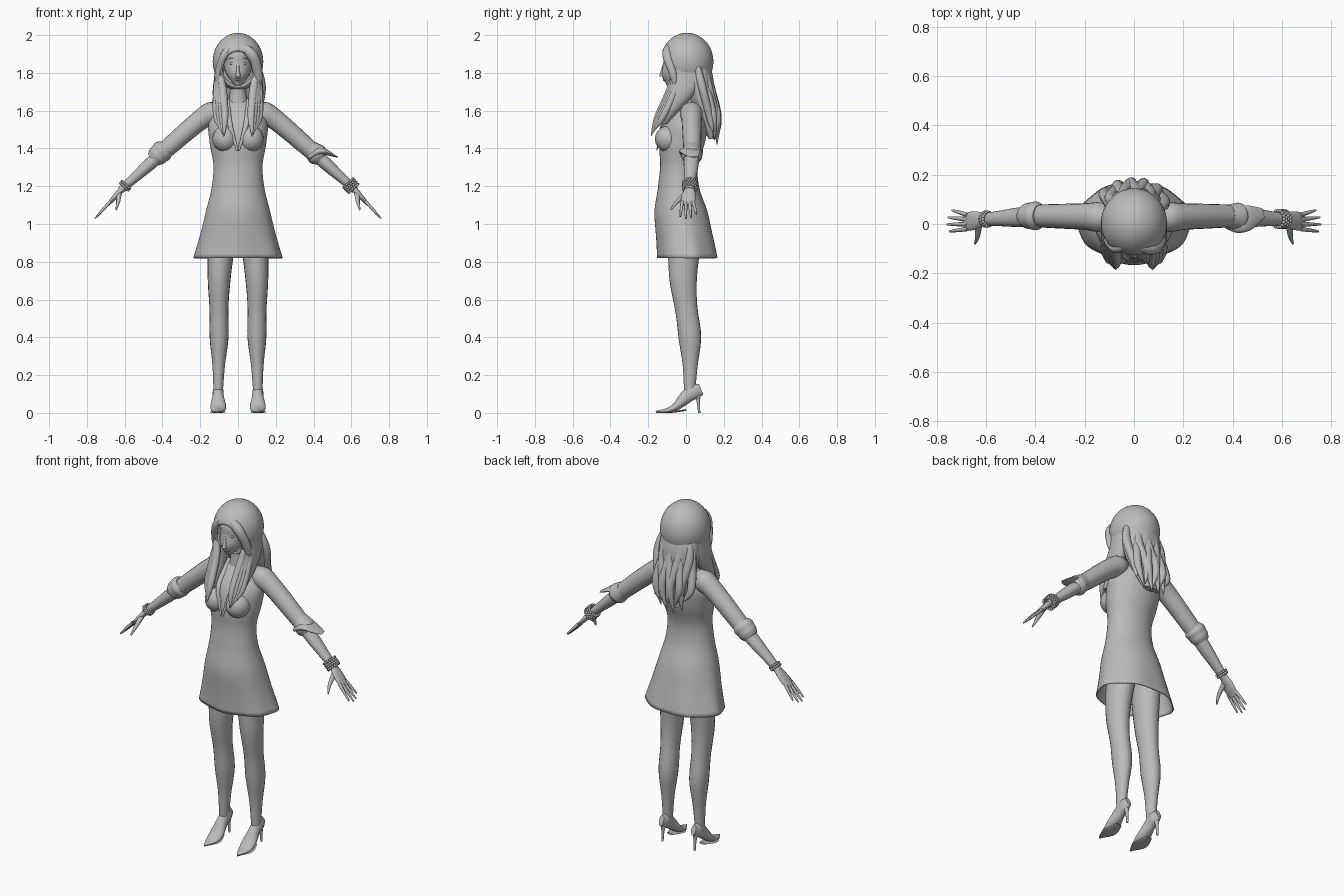
import bpy, bmesh, math
from mathutils import Vector, Matrix

cube = bpy.data.objects.get("Cube")
if cube:
    bpy.data.objects.remove(cube, do_unlink=True)

grey = bpy.data.materials.new("plain_grey")
grey.use_nodes = True
COLOUR = (.5, .5, .5, 1)
grey.diffuse_color = COLOUR
grey.node_tree.nodes["Principled BSDF"].inputs["Base Color"].default_value = COLOUR
ACROSS, DEEP, UP = Matrix.Identity(3)
SIDES = (("left", 1), ("right", -1))


def finish(name, bm):
    """Turn a bmesh into a smooth shaded object."""
    bmesh.ops.recalc_face_normals(bm, faces=bm.faces)
    mesh = bpy.data.meshes.new(name)
    bm.to_mesh(mesh)
    bm.free()
    mesh.materials.append(grey)
    mesh.shade_smooth()
    mesh.set_sharp_from_angle(angle=math.radians(50))
    obj = bpy.data.objects.new(name, mesh)
    bpy.context.collection.objects.link(obj)
    return obj


def sample(points, t):
    """Value at fraction t of a smooth curve through numbers or vectors."""
    padded = [2 * points[0] - points[1], *points, 2 * points[-1] - points[-2]]
    position = t * (len(points) - 1)
    i = min(int(position), len(points) - 2)
    f = position - i
    a, b, c, d = padded[i:i + 4]
    return b + f / 2 * (c - a + f * (2 * a - 5 * b + 4 * c - d + f * (3 * (b - c) + d - a)))


def loft(name, path, widths, flat=1, depths=None, ref=ACROSS, level=False,
         side=1, sides=20, steps=24, caps=True, ripple=None):
    """Skin oval rings along a smooth path, with evenly spread widths and depths."""
    path = [Vector(p) for p in path]
    depths = depths or [w * flat for w in widths]
    bm = bmesh.new()
    rings = []
    for i in range(steps + 1):
        t = i / steps
        centre = sample(path, t)
        ahead = sample(path, min(t + .01, 1)) - sample(path, max(t - .01, 0))
        normal = UP if level else ahead.normalized()
        u = (ref - normal * ref.dot(normal)).normalized() * sample(widths, t)
        v = normal.cross(u).normalized() * sample(depths, t)
        ring = []
        for k in range(sides):
            a = math.tau * k / sides
            swell = 1 + (ripple(a, t) if ripple else 0)
            p = centre + swell * (u * math.cos(a) + v * math.sin(a))
            p.x *= side
            ring.append(bm.verts.new(p))
        rings.append(ring)
    for low, high in zip(rings, rings[1:]):
        for k in range(sides):
            bm.faces.new((low[k - 1], low[k], high[k], high[k - 1]))
    if caps:
        bm.faces.new(rings[0])
        bm.faces.new(rings[-1])
    return finish(name, bm)


def ball(name, centre, radii):
    bm = bmesh.new()
    bmesh.ops.create_uvsphere(bm, u_segments=16, v_segments=10, radius=1,
                              matrix=Matrix.LocRotScale(Vector(centre), None, Vector(radii)))
    return finish(name, bm)


def lock(name, path, width, side=1):
    """Tapered strand of hair."""
    loft(name, path, [width * f for f in (.5, 1, 1, .8, .1)], flat=.9, side=side, sides=10)


def thicken(obj, thickness):
    shell = obj.modifiers.new("thickness", "SOLIDIFY")
    shell.thickness = thickness


# Dress: hollow body with a gently rippled hem
dress = loft("dress", [(0, .01, .82), (0, -.04, 1.25), (0, .025, 1.67)],
             [.235, .2, .17, .14, .13, .15, .15, .05], depths=[.16, .15, .14, .11, .1, .12, .11, .04],
             level=True, sides=56, steps=40, caps=False,
             ripple=lambda a, t: .02 * math.sin(7 * a) * max(0, 1 - 3 * t))
thicken(dress, .006)
loft("neck", [(0, .015, 1.6), (0, 0, 1.8)], [.06, .043, .042], level=True)

# Head and face
loft("head", [(0, -.08, 1.73), (0, -.02, 1.85), (0, 0, 1.97)],
     [.015, .06, .076, .075, .04], depths=[.02, .08, .1, .106, .06], level=True, sides=28)
loft("nose", [(0, -.11, 1.87), (0, -.128, 1.79), (0, -.115, 1.78)],
     [.006, .009, .014, .008], level=True, sides=12)
ball("upper_lip", (0, -.115, 1.773), (.02, .01, .005))
ball("lower_lip", (0, -.112, 1.763), (.017, .011, .006))
for label, s in SIDES:
    ball(label + "_eye", (.03 * s, -.106, 1.85), (.015, .007, .007))
    loft(label + "_brow", [(.012, -.115, 1.87), (.035, -.106, 1.88), (.055, -.09, 1.87)],
         [.003, .003, .001], ref=DEEP, side=s, sides=8)
    ball(label + "_ear", (.08 * s, -.01, 1.83), (.01, .02, .03))
    ball(label + "_earring", (.085 * s, -.02, 1.79), (.008, .008, .01))

# Hair cap with an oval opening around the face
bm = bmesh.new()
bmesh.ops.create_uvsphere(bm, u_segments=40, v_segments=30, radius=1)
bmesh.ops.delete(bm, geom=[v for v in bm.verts if v.co.z > .77], context="VERTS")
bm.transform(Matrix.LocRotScale(Vector((0, .005, 1.86)), None, Vector((.122, .128, .14)))
             @ Matrix.Rotation(math.radians(110), 4, "X"))
thicken(finish("hair_cap", bm), .012)

# Back hair: one mass covered with wavy strands
loft("back_hair", [(0, .03, 1.9), (0, .07, 1.7), (0, .14, 1.45)], [.1, .12, .11, .05],
     depths=[.08, .09, .06, .02], level=True, sides=40,
     ripple=lambda a, t: .04 * t * math.sin(9 * a + 6 * t))
for i in range(9):
    f = i / 4 - 1
    curl = .012 * (-1) ** i
    bow = .045 * f * f
    lock("back_strand_%d" % (i + 1), [
        (.08 * f, .09 - bow, 1.9), (.11 * f + curl, .13 - bow, 1.73),
        (.11 * f - curl, .17 - bow, 1.57), (.09 * f + curl, .165 - bow / 2, 1.43 + bow + curl)], .024)

# Front hair: side parting and long locks over the chest
for label, s, parting in (("left", 1, -.03), ("right", -1, .015)):
    lock(label + "_fringe", [(parting, -.07, 1.965), (.07, -.1, 1.9), (.105, -.07, 1.8), (.11, -.05, 1.7)],
         .022 - parting / 5, s)
    loft(label + "_side_hair", [(.1, 0, 1.86), (.1, -.02, 1.7), (.085, -.13, 1.53)],
         [.02, .025, .034, .034, .024], depths=[.07, .075, .07, .05, .03], level=True, side=s)
    for i in range(4):
        k = .01 * i
        lock("%s_front_strand_%d" % (label, i + 1), [
            (.1, k - .05, 1.83), (.08 + k, k - .09, 1.7),
            (.07 + k * 1.4, k - .15, 1.57), (.075 + k / 2, k / 2 - .185, 1.465 + k)], .021, s)

for label, s in SIDES:
    # Open collar edge, bust
    loft(label + "_collar", [(.055, 0, 1.66), (.045, -.12, 1.54), (.004, -.155, 1.39)],
         [.012, .014, .005], flat=.5, side=s, sides=10)
    ball(label + "_bust", (.068 * s, -.095, 1.45), (.068, .07, .07))

    # Leg
    loft(label + "_leg", [(.08, 0, 1), (.1, -.015, .7), (.1, .02, .4), (.105, .02, .1)],
         [.08, .07, .06, .05, .05, .033, .024], flat=1.2, level=True, side=s)

    # Pointed high heeled shoe
    loft(label + "_shoe", [(.105, .08, .125), (.105, .02, .1), (.105, -.07, .022), (.108, -.16, .006)],
         [.015, .028, .03, .042, .03, .004], depths=[.03, .04, .036, .022, .012, .004], side=s)
    loft(label + "_shoe_sole", [(.106, 0, .015), (.107, -.08, .004), (.108, -.16, .003)],
         [.02, .042, .003], depths=[.005, .004, .003], side=s, sides=12)
    loft(label + "_shoe_heel", [(.105, .06, .12), (.105, .07, 0)], [.022, .009, .006],
         level=True, side=s, sides=12)

    # Sleeve and forearm
    loft(label + "_sleeve", [(.09, .025, 1.61), (.2, .03, 1.55), (.41, .033, 1.37)],
         [.04, .06, .054, .05, .045], ref=DEEP, side=s)
    loft(label + "_forearm", [(.38, .033, 1.395), (.62, .018, 1.18)], [.038, .04, .032, .023],
         flat=.85, ref=DEEP, side=s)

    # Hand: palm, four spread fingers, thumb
    loft(label + "_palm", [(.61, .02, 1.19), (.69, .008, 1.1)], [.023, .035, .038, .032],
         depths=[.016, .015, .012, .007], ref=DEEP, side=s)
    for i, reach in enumerate((.068, .078, .074, .058)):
        y = .019 * i - .02
        loft("%s_finger_%d" % (label, i + 1),
             [(.675, y, 1.12), (.68 + reach, y * 1.5, 1.112 - reach * 1.07)],
             [.009, .008, .004], ref=DEEP, side=s, sides=10)
    loft(label + "_thumb", [(.63, 0, 1.16), (.635, -.05, 1.115), (.645, -.08, 1.075)],
         [.015, .01, .004], side=s, sides=10)

# Rolled cuffs: snug band on the right, flared with a flap on the left
loft("right_cuff", [(.38, .033, 1.405), (.45, .033, 1.34)], [.046, .058, .055, .052, .04],
     ref=DEEP, side=-1)
loft("left_cuff", [(.38, .033, 1.4), (.445, .028, 1.345)], [.045, .052, .056, .04], ref=DEEP)
loft("left_cuff_flap", [(.37, .01, 1.35), (.44, .02, 1.385), (.525, .045, 1.355)],
     [.03, .052, .05, .02], depths=[.012, .022, .015, .003], ref=DEEP)

# Beaded bracelets
wrist = Vector((.602, .02, 1.198))
along = Vector((.68, 0, -.73))
for label, s, rows in (("left", 1, 4), ("right", -1, 2)):
    bm = bmesh.new()
    radius = .022 + .003 * rows
    for r in range(rows):
        for k in range(16):
            a = math.tau * (k + r % 2 / 2) / 16
            p = wrist + along * .013 * (r - rows / 2) + radius * (
                DEEP * math.cos(a) + along.cross(DEEP) * math.sin(a))
            p.x *= s
            bmesh.ops.create_icosphere(bm, subdivisions=2, radius=.0075, matrix=Matrix.Translation(p))
    finish(label + "_bracelet", bm)
